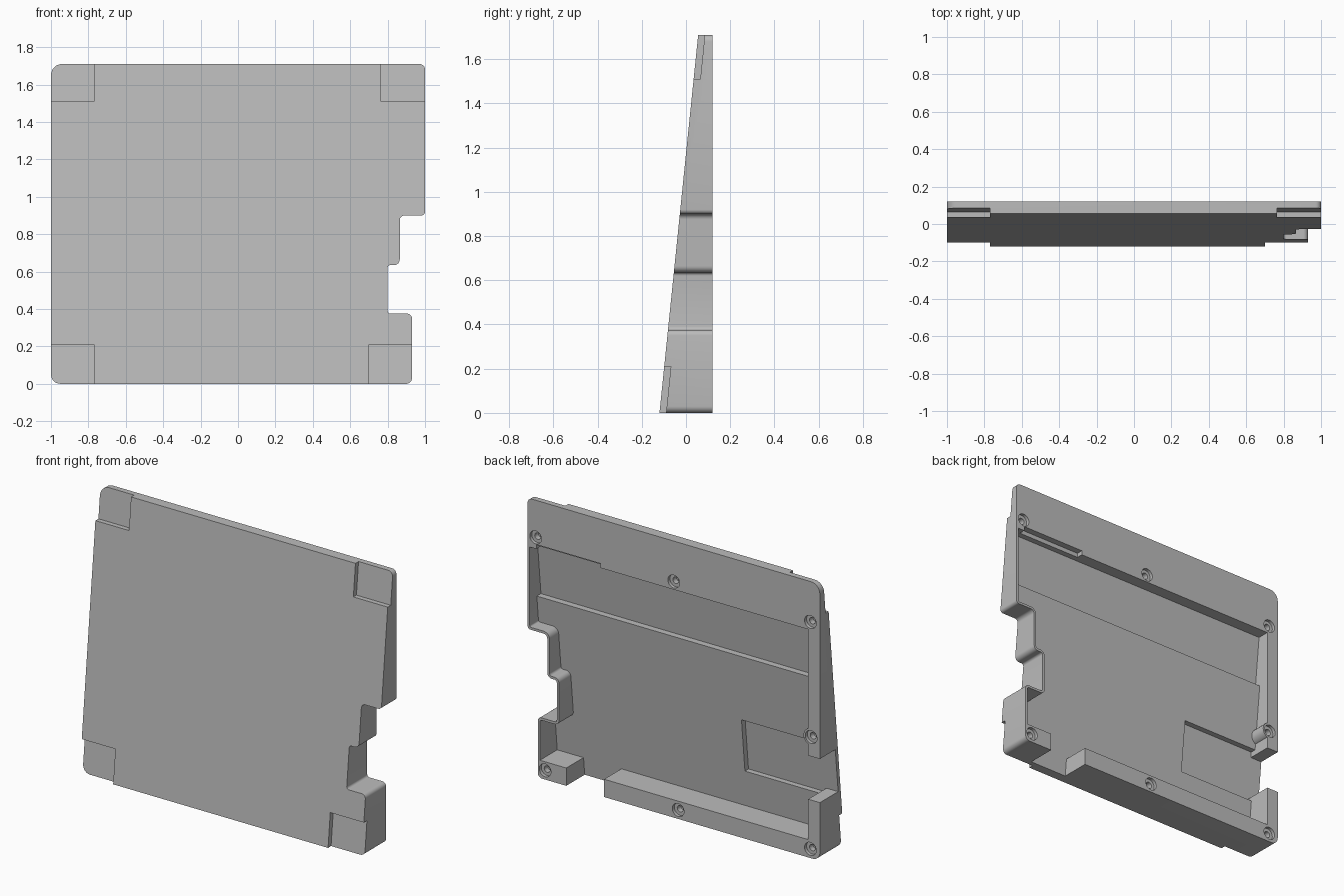
import bpy, bmesh, math
from mathutils import Vector

if "Cube" in bpy.data.objects:
    bpy.data.objects.remove(bpy.data.objects["Cube"], do_unlink=True)

BACK = 0.12
HEIGHT = 1.71

grey = bpy.data.materials.new("plain_grey")
grey.use_nodes = True
colour = (0.5, 0.5, 0.5, 1)
grey.diffuse_color = colour
grey.node_tree.nodes["Principled BSDF"].inputs["Base Color"].default_value = colour


def slope(offset):
    """Depth of a plane parallel to the sloping front face."""
    return lambda z: -0.12 + 0.175 * z / HEIGHT + offset


def flat(y):
    return lambda z: y


def rounded(corners, steps=6):
    """Outline of right-angled corners (x, z, radius) turned into arcs."""
    out = []
    for i, (x, z, r) in enumerate(corners):
        p = Vector((x, z))
        if r == 0:
            out.append(p)
            continue
        before, after = corners[i - 1], corners[(i + 1) % len(corners)]
        u = (Vector(before[:2]) - p).normalized()
        v = (Vector(after[:2]) - p).normalized()
        for k in range(steps + 1):
            t = math.pi / 2 * k / steps
            out.append(p + r * (u + v) - r * (v * math.cos(t) + u * math.sin(t)))
    return out


def rect(x0, x1, z0, z1):
    return [Vector(c) for c in ((x0, z0), (x1, z0), (x1, z1), (x0, z1))]


def disc(x, z, r, sides=24):
    turns = [2 * math.pi * k / sides for k in range(sides)]
    return [Vector((x + r * math.cos(a), z + r * math.sin(a))) for a in turns]


def prism(name, outline, front, back):
    bm = bmesh.new()
    f = [bm.verts.new((p.x, front(p.y), p.y)) for p in outline]
    b = [bm.verts.new((p.x, back(p.y), p.y)) for p in outline]
    bm.faces.new(f)
    bm.faces.new(b[::-1])
    for i in range(len(f)):
        j = (i + 1) % len(f)
        bm.faces.new((f[j], f[i], b[i], b[j]))
    bmesh.ops.recalc_face_normals(bm, faces=bm.faces)
    mesh = bpy.data.meshes.new(name)
    bm.to_mesh(mesh)
    bm.free()
    mesh.materials.append(grey)
    obj = bpy.data.objects.new(name, mesh)
    bpy.context.collection.objects.link(obj)
    return obj


def combine(target, tool, operation="DIFFERENCE"):
    tool.hide_render = True
    mod = target.modifiers.new("combine", "BOOLEAN")
    mod.operation = operation
    mod.solver = "EXACT"
    mod.object = tool
    bpy.context.view_layer.objects.active = target
    bpy.ops.object.modifier_apply(modifier=mod.name)
    bpy.data.objects.remove(tool, do_unlink=True)


def cut(outline, front, back=flat(0.3)):
    combine(shell, prism("cutter", outline, front, back))


# Wedge-shaped shell with the stepped notch on one side
shell = prism("case_shell", rounded([
    (-1, 0, 0.05), (0.93, 0, 0.03), (0.93, 0.375, 0.025), (0.80, 0.375, 0.015),
    (0.80, 0.635, 0.015), (0.865, 0.635, 0.03), (0.865, 0.9, 0.025),
    (1, 0.9, 0.02), (1, HEIGHT, 0.03), (-1, HEIGHT, 0.06)]), slope(0), flat(BACK))

# Main cavity, leaving thin walls, a top band and bottom bars
cut(rounded([
    (-0.92, 0.11, 0), (0.476, 0.11, 0), (0.476, -0.1, 0), (0.735, -0.1, 0),
    (0.735, 0.11, 0), (0.915, 0.11, 0), (0.915, 0.36, 0.012), (0.785, 0.36, 0.03),
    (0.785, 0.65, 0.03), (0.85, 0.65, 0.015), (0.85, 0.915, 0.04),
    (0.985, 0.915, 0.01), (0.985, 1.41, 0), (-0.92, 1.41, 0)]), slope(0.06))

# Deeper upper floor, side pocket and its opening
cut(rect(-0.92, 0.985, 1.08, 1.41), slope(0.02))
cut(rect(-0.92, -0.385, 0.335, 0.665), slope(0.025))
cut(rect(-1.2, -0.8, 0.36, 0.63), slope(0.025))

# Shallow notch in the edge of the top band
cut(rect(0.5, 0.94, 1.35, 1.437), flat(0.08))

# Recessed corner pads on the front
for x0, x1, z0, z1 in ((-1.2, -0.77, -0.2, 0.21), (0.70, 1.2, -0.2, 0.21),
                       (-1.2, -0.77, 1.51, 2), (0.765, 1.2, 1.51, 2)):
    cut(rect(x0, x1, z0, z1), slope(-0.3), slope(0.03))

# Boss on the side rail, then counterbored screw holes
combine(shell, prism("boss", disc(-0.94, 0.75, 0.052), slope(0.03), flat(BACK)), "UNION")
for x, z in ((0.945, 1.48), (0, 1.46), (-0.935, 1.46), (-0.94, 0.75),
             (0.88, 0.057), (-0.03, 0.055), (-0.935, 0.057)):
    cut(disc(x, z, 0.04), flat(BACK - 0.02))
    cut(disc(x, z, 0.02), flat(BACK - 0.055))

# Smooth arcs, crisp edges
bpy.ops.object.select_all(action="DESELECT")
shell.select_set(True)
bpy.context.view_layer.objects.active = shell
bpy.ops.object.shade_smooth_by_angle(angle=math.radians(30))
